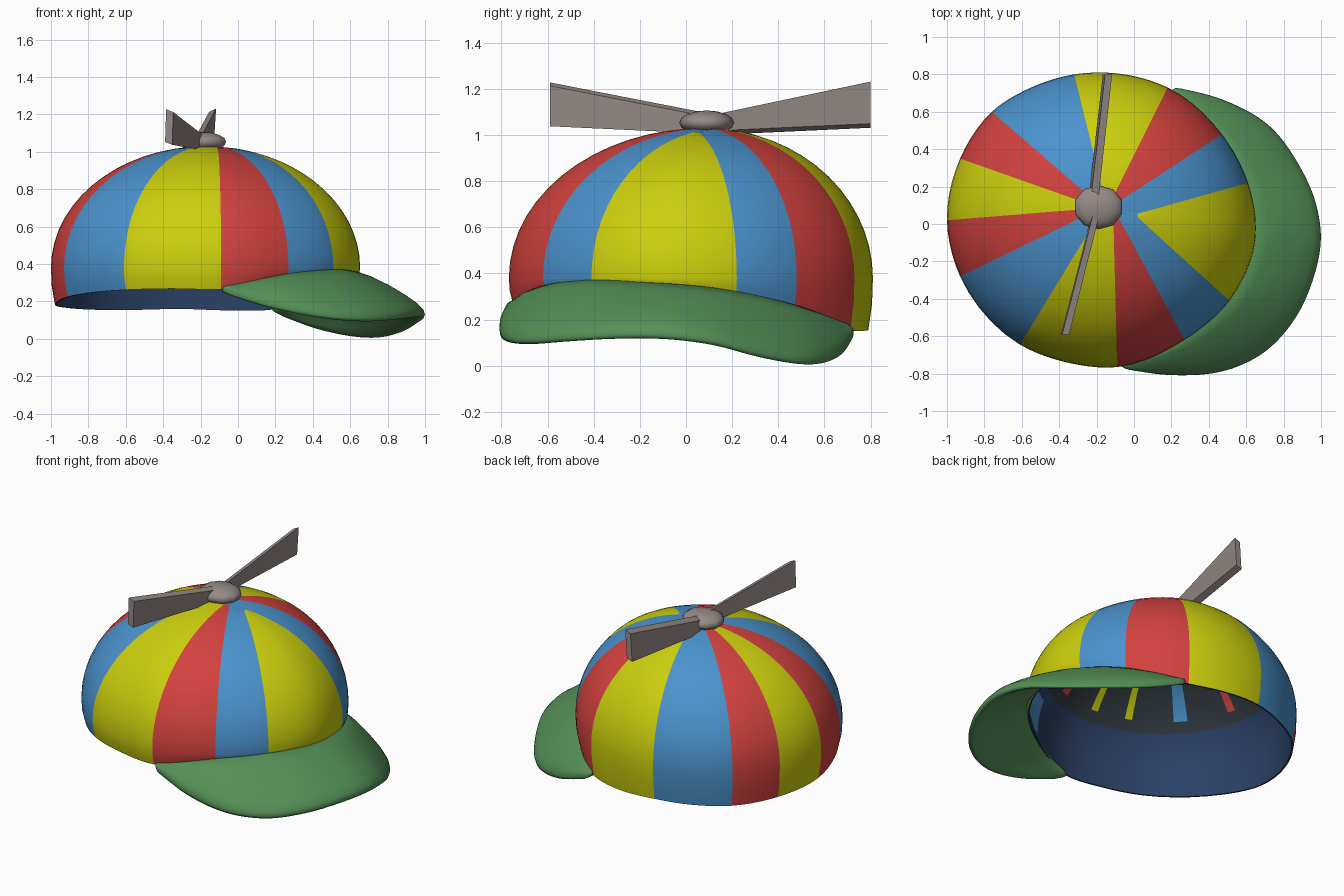
import bpy, bmesh, math
from mathutils import Vector

if "Cube" in bpy.data.objects:
    bpy.data.objects.remove(bpy.data.objects["Cube"])


def material(name, rgb):
    m = bpy.data.materials.new(name)
    m.diffuse_color = (*rgb, 1)
    m.use_nodes = True
    m.node_tree.nodes["Principled BSDF"].inputs["Base Color"].default_value = m.diffuse_color
    return m


YELLOW = material("yellow", (0.60, 0.62, 0.004))
RED = material("red", (0.65, 0.055, 0.05))
BLUE = material("blue", (0.07, 0.29, 0.61))
NAVY = material("navy lining", (0.023, 0.052, 0.13))
CHARCOAL = material("charcoal lining", (0.03, 0.04, 0.05))
GREEN = material("green", (0.09, 0.28, 0.095))
GREY = material("warm grey", (0.30, 0.255, 0.24))


def make_object(name, bm, mats, angle=40):
    bmesh.ops.recalc_face_normals(bm, faces=bm.faces)
    me = bpy.data.meshes.new(name)
    bm.to_mesh(me)
    bm.free()
    for m in mats:
        me.materials.append(m)
    for p in me.polygons:
        p.use_smooth = True
    me.set_sharp_from_angle(angle=math.radians(angle))
    ob = bpy.data.objects.new(name, me)
    bpy.context.collection.objects.link(ob)
    return ob


def spline(points, subs, closed):
    """Smooth samples through control points, allowing for uneven spacing."""
    pts = [Vector(p) for p in points]
    n = len(pts)

    def tangent(i):
        if not closed and i in (0, n - 1):
            j = min(i, n - 2)
            return (pts[j + 1] - pts[j]).normalized()
        u, v = pts[i % n] - pts[i - 1], pts[(i + 1) % n] - pts[i % n]
        a, b = u.length, v.length
        return (u / a * b + v / b * a) / (a + b)

    out = []
    for i in range(n if closed else n - 1):
        b, c = pts[i], pts[(i + 1) % n]
        d = (c - b).length
        m0, m1 = tangent(i) * d, tangent((i + 1) % n) * d
        for k in range(subs):
            t = k / subs
            out.append(b * (2 * t**3 - 3 * t * t + 1) + m0 * (t**3 - 2 * t * t + t)
                       + c * (3 * t * t - 2 * t**3) + m1 * (t**3 - t * t))
    if not closed:
        out.append(pts[-1])
    return out


# crown: seam positions on the outline (x, y, rim height), clockwise from the back
SEAMS = [(-.32, .80, .16), (-.05, .80, .152), (.18, .73, .155), (.47, .48, .25),
         (.61, .22, .30), (.65, -.08, .33), (.51, -.41, .34), (.27, -.62, .32),
         (-.09, -.765, .265), (-.36, -.74, .268), (-.61, -.645, .262), (-.93, -.28, .225),
         (-1.0, .02, .185), (-.93, .35, .165), (-.76, .60, .155), (-.55, .73, .155)]
# where each seam ends near the button; the front panel stops in a point
TIPS = [(-.16, .15), (-.14, .16), (-.11, .15), (-.08, .12), (.02, .055), (.02, .045),
        (.02, .035), (-.08, .03), (-.11, .01), (-.17, .0), (-.21, .01), (-.25, .05),
        (-.26, .08), (-.25, .11), (-.23, .14), (-.19, .15)]
PANELS = "YYRBYYBRYYBRYRBB"
SUBS, ROWS = 5, 14
APEX = Vector((-.17, .08))
MID = Vector((-.17, .02))
EQ, HEIGHT = .38, .65

# profile entries: (spread, angle fraction, drop towards the rim, shell scale)
profile = [(math.sin(math.pi / 2 * i / ROWS), True, 0, 1) for i in range(ROWS + 1)]
profile += [(.995, False, .5, 1), (.975, False, 1, 1), (.962, False, 1, 1), (.965, False, .4, 1)]
OUTER = ROWS + 3
profile += [(math.sin(math.pi / 2 * i / ROWS), True, 0, .962) for i in range(ROWS, -1, -1)]

outline = spline(SEAMS, SUBS, True)
bm = bmesh.new()
rings = []
n = len(outline)
for s, dome, drop, shell in profile:
    ring = []
    for j, p in enumerate(outline):
        i, t = divmod(j, SUBS)
        tip = Vector(TIPS[i]).lerp(Vector(TIPS[(i + 1) % 16]), t / SUBS)
        if dome:
            xy = tip.lerp(p.xy, s)
            u = min(1, (xy - APEX).length / (p.xy - APEX).length)
            xy = APEX.lerp(xy, shell)
            z = EQ + HEIGHT * math.sqrt(1 - u * u) * shell
        else:
            xy = APEX.lerp(MID, drop).lerp(p.xy, s)
            z = EQ + (p.z - EQ) * drop
        ring.append(bm.verts.new((xy.x, xy.y, z)))
    rings.append(ring)
top = bm.verts.new((*APEX, EQ + HEIGHT))
inner_top = bm.verts.new((*APEX, EQ + HEIGHT * .962))
for j in range(n):
    k = (j + 1) % n
    span = j // SUBS
    colour = "YRB".index(PANELS[span])
    bm.faces.new((top, rings[0][j], rings[0][k])).material_index = 2
    for r in range(len(rings) - 1):
        f = bm.faces.new((rings[r][j], rings[r + 1][j], rings[r + 1][k], rings[r][k]))
        f.material_index = colour
        if r >= OUTER - 1:          # navy band low inside, charcoal crown, panel streaks
            z = f.calc_center_median().z
            streak = z > .72 and j % SUBS == 2
            patch = span == 6 and .36 < z < .6
            f.material_index = colour if streak or patch else (4 if z > .62 else 3)
    bm.faces.new((inner_top, rings[-1][k], rings[-1][j])).material_index = 4
bmesh.ops.remove_doubles(bm, verts=bm.verts, dist=.0003)
make_object("cap_crown", bm, [YELLOW, RED, BLUE, NAVY, CHARCOAL], 60)

# brim: arched visor swept between the crown join and its outer edge
JOIN = [(-.10, -.755, .275), (.08, -.71, .325), (.27, -.61, .37), (.42, -.49, .388),
        (.53, -.38, .39), (.61, -.20, .38), (.645, -.05, .37), (.63, .12, .355),
        (.58, .28, .33), (.47, .47, .285), (.33, .61, .235), (.18, .71, .18)]
EDGE = [(-.06, -.775, .235), (.20, -.81, .135), (.50, -.785, .073), (.70, -.69, .06),
        (.865, -.51, .073), (.962, -.30, .085), (1.005, -.08, .083), (.975, .12, .057),
        (.89, .31, .006), (.725, .53, -.028), (.48, .665, .01), (.21, .735, .125)]
bm = bmesh.new()
loops = []
for a, b in zip(spline(JOIN, 4, False), spline(EDGE, 4, False)):
    inward = (Vector((*MID, a.z)) - a) * .035
    a = a + inward
    w = min(1, (b - a).length / .3)
    thick = Vector((0, 0, .035 + .05 * w))
    bulge = Vector((0, 0, .022 * w))
    lo = a - Vector((0, 0, .035 + .02 * w))
    section = [a + Vector((0, 0, .01)), a.lerp(b + thick, .5) + bulge, a.lerp(b + thick, .96),
               b + thick * .55, lo.lerp(b, .96), lo.lerp(b, .5) + bulge * 1.6, lo]
    loops.append([bm.verts.new(p) for p in section])
for u, v in zip(loops, loops[1:]):
    for i in range(7):
        k = (i + 1) % 7
        bm.faces.new((u[i], u[k], v[k], v[i]))
bm.faces.new(loops[0])
bm.faces.new(loops[-1])
brim = make_object("brim", bm, [GREEN], 180)
brim.modifiers.new("smooth", "SUBSURF").levels = 1

# propeller hub: flattened low-poly ball
bm = bmesh.new()
bmesh.ops.create_uvsphere(bm, u_segments=10, v_segments=8, radius=1)
for v in bm.verts:
    v.co = Vector((v.co.x * .133, v.co.y * .118, v.co.z * .053)) + Vector((-.19, .09, 1.053))
make_object("propeller_hub", bm, [GREY], 60)


# propeller blades: flared slabs rolled slightly about their length
def blade(name, root, tip, lean, roll):
    bm = bmesh.new()
    ends = []
    for x, y, z0, z1, t in (root, tip):
        ends.append([bm.verts.new((x + dx * t + dl, y, z + dx * roll)) for dx, z, dl in
                     ((-.5, z0, -lean), (.5, z0, -lean), (.5, z1, lean), (-.5, z1, lean))])
    a, b = ends
    bm.faces.new(a)
    bm.faces.new(b)
    for i in range(4):
        k = (i + 1) % 4
        bm.faces.new((a[i], a[k], b[k], b[i]))
    make_object(name, bm, [GREY], 20)


blade("propeller_blade_front", (-.205, .05, 1.015, 1.095, .035),
      (-.368, -.59, 1.045, 1.22, .038), .003, -.015)
blade("propeller_blade_back", (-.215, .15, 1.01, 1.085, .04),
      (-.142, .80, 1.04, 1.222, .038), .006, .018)
